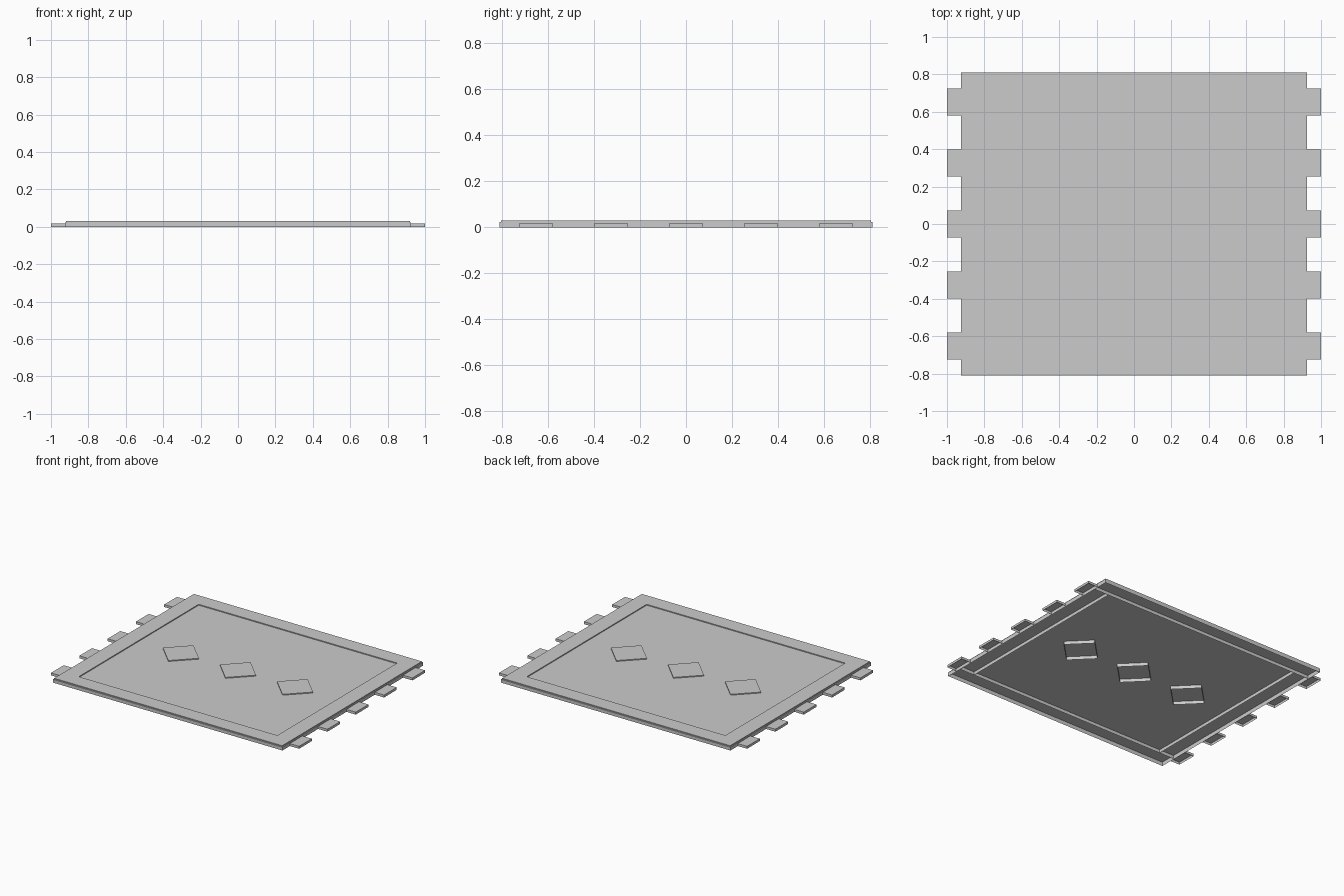
import bpy, bmesh

if "Cube" in bpy.data.objects:
    bpy.data.objects.remove(bpy.data.objects["Cube"])

def shell(name, outline, height):
    """Open-bottomed prism: side walls from the floor plus a flat top."""
    bm = bmesh.new()
    low = [bm.verts.new((x, y, 0)) for x, y in outline]
    high = [bm.verts.new((x, y, height)) for x, y in outline]
    n = len(outline)
    for i in range(n):
        j = (i + 1) % n
        bm.faces.new((low[i], low[j], high[j], high[i]))
    bm.faces.new(high)
    mesh = bpy.data.meshes.new(name)
    bm.to_mesh(mesh)
    bm.free()
    obj = bpy.data.objects.new(name, mesh)
    bpy.context.collection.objects.link(obj)
    return obj

def rect(x0, x1, y0, y1):
    return [(x0, y0), (x1, y0), (x1, y1), (x0, y1)]

HX, HY = 0.925, 0.81      # half size of the rug body
IX, IY = 0.80, 0.69       # half size of the inner field
PANEL, TRIM, TAB = 0.024, 0.031, 0.018
INSET = 0.006

# Rug body
shell("rug_body", rect(-HX, HX, -HY, HY), PANEL)

# Raised border: long bars across the front and back, short bars between
ox, oy = HX - INSET, HY - INSET
shell("border_front", rect(-ox, ox, -oy, -IY), TRIM)
shell("border_back", rect(-ox, ox, IY, oy), TRIM)
shell("border_left", rect(-ox, -IX, -IY, IY), TRIM)
shell("border_right", rect(IX, ox, -IY, IY), TRIM)

# Raised diamonds along the middle
R = 0.145
for i, cx in enumerate((-0.46, 0, 0.46)):
    shell(f"diamond_{i + 1}", [(cx - R, 0), (cx, -R), (cx + R, 0), (cx, R)], TRIM)

# Fringe tabs on both short ends
for i in range(5):
    cy = (i - 2) * 0.326
    shell(f"fringe_right_{i + 1}", rect(HX, 1.0, cy - 0.073, cy + 0.073), TAB)
    shell(f"fringe_left_{i + 1}", rect(-1.0, -HX, cy - 0.073, cy + 0.073), TAB)
